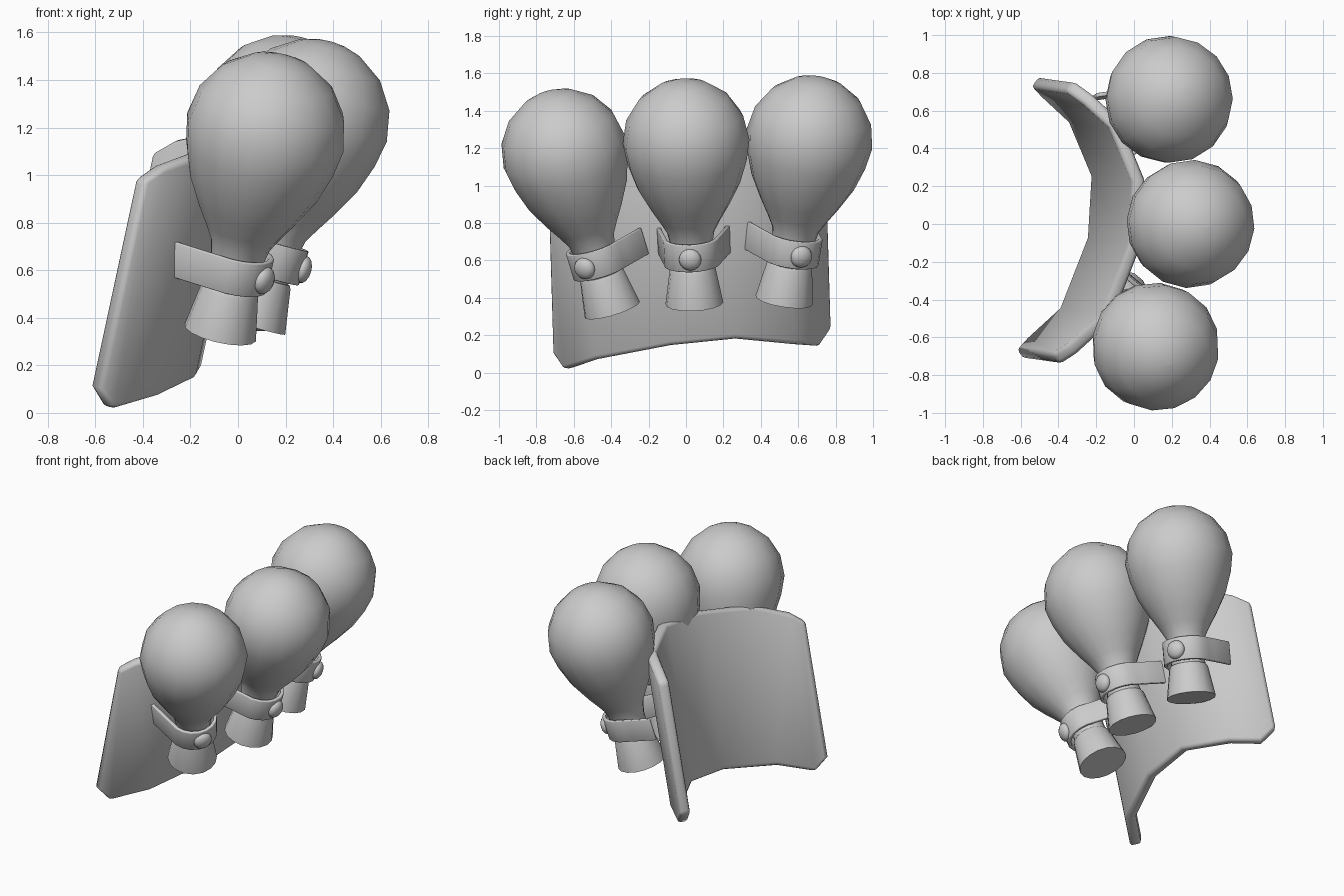
import bpy, bmesh, math
from mathutils import Vector, Matrix

if "Cube" in bpy.data.objects:
    bpy.data.objects.remove(bpy.data.objects["Cube"])

SIDES = 16


def make_object(name, bm, matrix=Matrix(), angle=40):
    bmesh.ops.recalc_face_normals(bm, faces=bm.faces)
    mesh = bpy.data.meshes.new(name)
    bm.to_mesh(mesh)
    bm.free()
    obj = bpy.data.objects.new(name, mesh)
    bpy.context.collection.objects.link(obj)
    obj.matrix_world = matrix
    bpy.ops.object.select_all(action='DESELECT')
    obj.select_set(True)
    bpy.context.view_layer.objects.active = obj
    bpy.ops.object.shade_smooth_by_angle(angle=math.radians(angle))
    return obj


def lathe(name, profile, matrix):
    """Turn (height, radius) points about local z and close both ends."""
    bm = bmesh.new()
    rings = []
    for h, r in profile:
        rings.append([bm.verts.new((r * math.cos(2 * math.pi * i / SIDES),
                                    r * math.sin(2 * math.pi * i / SIDES), h))
                      for i in range(SIDES)])
    for a, b in zip(rings, rings[1:]):
        for i in range(SIDES):
            j = (i + 1) % SIDES
            bm.faces.new((a[i], a[j], b[j], b[i]))
    bm.faces.new(rings[0])
    bm.faces.new(rings[-1])
    return make_object(name, bm, matrix)


def sheet(name, columns, thickness, bevel, matrix=Matrix()):
    """Thick bent sheet from (bottom, top) point pairs."""
    bm = bmesh.new()
    cols = [(bm.verts.new(a), bm.verts.new(b)) for a, b in columns]
    for (a, b), (c, d) in zip(cols, cols[1:]):
        bm.faces.new((a, c, d, b))
    obj = make_object(name, bm, matrix)
    solid = obj.modifiers.new("thickness", 'SOLIDIFY')
    solid.thickness = thickness
    solid.offset = 0
    solid.use_even_offset = True
    soft = obj.modifiers.new("soft_edges", 'BEVEL')
    soft.width = bevel
    soft.segments = 2
    soft.limit_method = 'ANGLE'
    soft.angle_limit = math.radians(50)
    return obj


# Curved, leaning back plate: x, y, z of the lower edge and column height
plate = [(-.525, .755, .24, .85), (-.46, .69, .145, 1.0), (-.32, .56, .155, 1.02),
         (-.195, .26, .185, 1.02), (-.215, -.08, .15, 1.02), (-.365, -.465, .075, 1.03),
         (-.545, -.63, .02, 1.02), (-.60, -.69, .11, .87)]
sheet("back_plate",
      [((x, y, z), (x + .215 * h, y - .03 * h, z + h)) for x, y, z, h in plate],
      .07, .022)

# Bulb and socket profiles (height, radius)
globe = [(.90 + .34 * math.sin(math.radians(a)), .34 * math.cos(math.radians(a)))
         for a in (-20, 0, 22.5, 45, 67.5, 80, 89)]
bulb_profile = [(.19, .10), (.215, .11), (.24, .105), (.31, .108), (.40, .128),
                (.46, .162), (.54, .212), (.66, .278)] + globe
socket_profile = [(0, .155), (.19, .123), (.205, .115)]

# Strap cross-section: half ring round the neck with flared ends
arc = [(.142 * math.cos(math.radians(a)), .142 * math.sin(math.radians(a)))
       for a in range(-90, 91, 20)]
strap_path = [(-.21, -.185), (-.06, -.155)] + arc + [(-.06, .155), (-.21, .185)]

# Each bulb: socket centre, globe centre, direction it faces
bulbs = [("left", (-.073, -.396, .345), (.115, -.65, 1.18), -31),
         ("middle", (.05, .045, .372), (.30, 0, 1.235), -4),
         ("right", (-.03, .524, .385), (.187, .66, 1.25), 21)]

for side, low, high, azimuth in bulbs:
    high = Vector(high)
    up = (high - Vector(low)).normalized()
    az = math.radians(azimuth)
    out = Vector((math.cos(az), math.sin(az), 0))
    out = (out - up * out.dot(up)).normalized()
    across = up.cross(out)
    frame = Matrix((out, across, up)).transposed().to_4x4()
    frame.translation = high - up * .90

    lathe(side + "_bulb", bulb_profile, frame)
    lathe(side + "_socket", socket_profile, frame)
    sheet(side + "_strap",
          [((o, s, .215), (o, s, .365)) for o, s in strap_path], .022, .005, frame)

    # Domed bolt on the front of the strap
    bm = bmesh.new()
    bmesh.ops.create_uvsphere(
        bm, u_segments=16, v_segments=8, radius=.06,
        matrix=Matrix.Translation((.15, 0, .285)) @ Matrix.Diagonal((.6, 1, 1, 1))
        @ Matrix.Rotation(math.pi / 2, 4, 'Y'))
    make_object(side + "_bolt", bm, frame)
